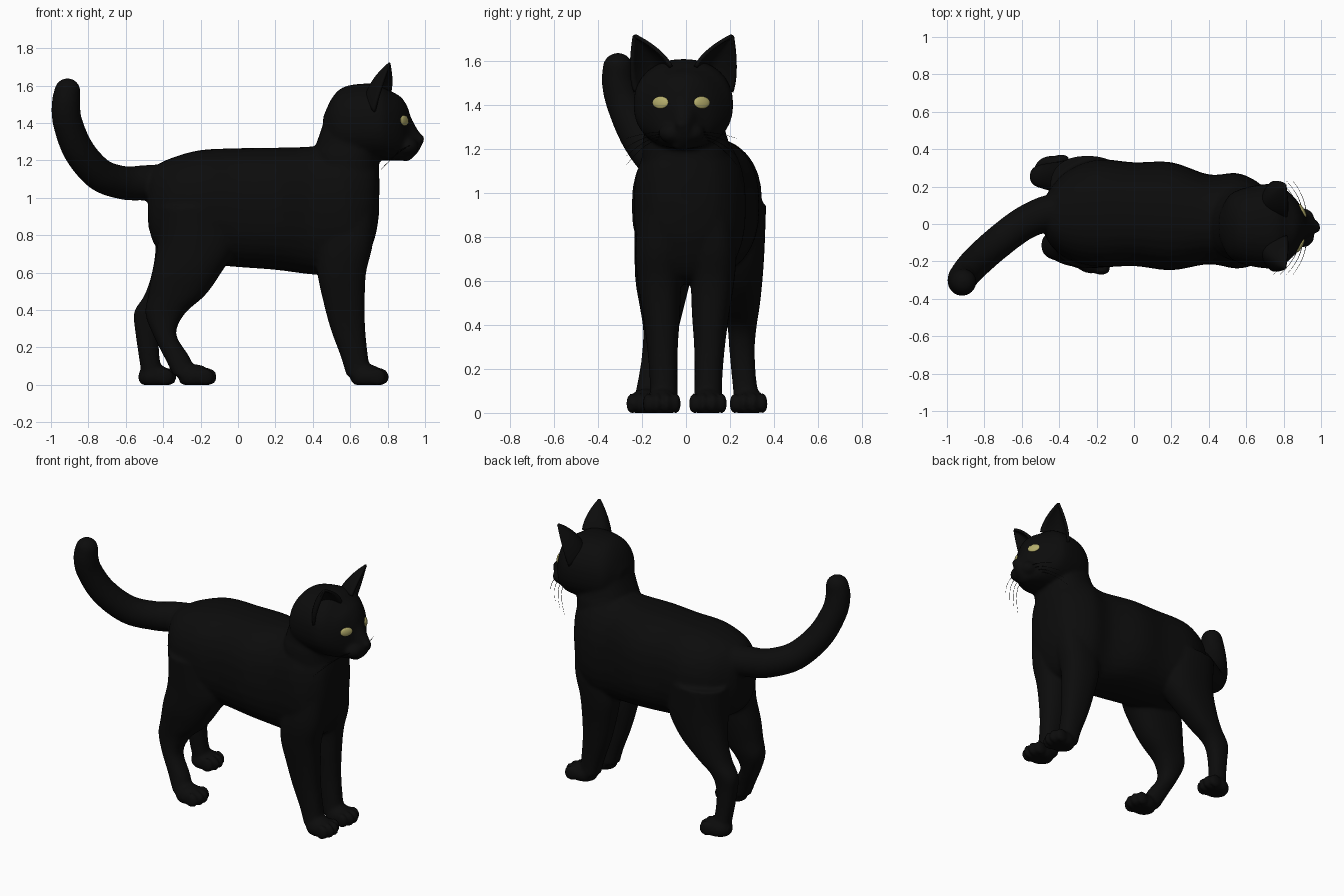
import bpy, bmesh, math
from mathutils import Vector, Matrix

if "Cube" in bpy.data.objects:
    bpy.data.objects.remove(bpy.data.objects["Cube"])

HEAD_Y = -0.012


def material(name, rgb):
    m = bpy.data.materials.new(name)
    m.diffuse_color = (*rgb, 1)
    m.use_nodes = True
    m.node_tree.nodes["Principled BSDF"].inputs["Base Color"].default_value = m.diffuse_color
    return m


black = material("black fur", (0.0035, 0.0035, 0.0035))
yellow = material("pale yellow eye", (0.46, 0.42, 0.15))


def add_object(name, mesh, mat):
    obj = bpy.data.objects.new(name, mesh)
    bpy.context.collection.objects.link(obj)
    mesh.materials.clear()
    mesh.materials.append(mat)
    return obj


def spline(rows, steps=5):
    """Smooth (Catmull-Rom) in-between rows."""
    out = []
    n = len(rows)
    for i in range(n - 1):
        p0, p1, p2, p3 = (rows[max(0, min(n - 1, i + k))] for k in (-1, 0, 1, 2))
        for s in range(steps):
            t = s / steps
            out.append([b + 0.5 * t * ((c - a) + t * ((2*a - 5*b + 4*c - d) + t * (3*b - a - 3*c + d)))
                        for a, b, c, d in zip(p0, p1, p2, p3)])
    return out + [rows[-1]]


def loft(bm, axis, rows, power=2.3, segs=32):
    """Oval rings along x or z; row = (position, lo1, hi1, lo2, hi2)."""
    rings = []
    for p, a0, a1, b0, b1 in spline(rows):
        ring = []
        for k in range(segs):
            c, s = math.cos(2*math.pi*k/segs), math.sin(2*math.pi*k/segs)
            u = (a0+a1)/2 + (a1-a0)/2 * math.copysign(abs(c)**(2/power), c)
            v = (b0+b1)/2 + (b1-b0)/2 * math.copysign(abs(s)**(2/power), s)
            ring.append(bm.verts.new((p, u, v) if axis == 'x' else (u, v, p)))
        rings.append(ring)
    for r, q in zip(rings, rings[1:]):
        for k in range(segs):
            bm.faces.new((r[k], r[(k+1) % segs], q[(k+1) % segs], q[k]))
    bm.faces.new(rings[0][::-1])
    bm.faces.new(rings[-1])


def ball(bm, loc, size):
    m = Matrix.Translation(loc) @ Matrix.Diagonal((*size, 1))
    bmesh.ops.create_uvsphere(bm, u_segments=20, v_segments=12, radius=1, matrix=m)


def paw(bm, x, y):
    ball(bm, (x - 0.015, y, 0.042), (0.09, 0.08, 0.068))
    for k, (dx, dy) in enumerate(((0.05, -0.062), (0.068, -0.022), (0.068, 0.022), (0.05, 0.062))):
        ball(bm, (x + dx - 0.01, y + dy, 0.042), (0.045, 0.025, 0.048))


bm = bmesh.new()

# torso
loft(bm, 'x', [
    (-0.48, -0.05, 0.13, 0.85, 1.12), (-0.44, -0.12, 0.20, 0.74, 1.17),
    (-0.35, -0.19, 0.29, 0.69, 1.215), (-0.20, -0.23, 0.345, 0.65, 1.255),
    (0.0, -0.225, 0.33, 0.63, 1.265), (0.2, -0.247, 0.33, 0.615, 1.268),
    (0.4, -0.215, 0.265, 0.59, 1.275), (0.55, -0.238, 0.272, 0.585, 1.30),
    (0.66, -0.21, 0.225, 0.63, 1.28), (0.73, -0.15, 0.15, 0.78, 1.22),
    (0.755, -0.06, 0.06, 0.92, 1.15)], 2.4)
# neck
loft(bm, 'z', [
    (0.85, 0.45, 0.73, -0.16, 0.17), (1.0, 0.43, 0.755, -0.19, 0.20), (1.2, 0.40, 0.755, -0.20, 0.20),
    (1.28, 0.415, 0.77, -0.19, 0.18), (1.35, 0.44, 0.78, -0.19, 0.17), (1.45, 0.47, 0.78, -0.18, 0.16)])
# head
head = [(0.455, 1.35, 1.43, 0.06), (0.50, 1.25, 1.53, 0.155), (0.56, 1.21, 1.59, 0.195),
        (0.66, 1.20, 1.61, 0.22), (0.76, 1.20, 1.605, 0.225), (0.82, 1.20, 1.57, 0.19),
        (0.87, 1.20, 1.54, 0.14), (0.905, 1.20, 1.49, 0.085), (0.925, 1.205, 1.43, 0.06),
        (0.96, 1.24, 1.365, 0.04), (0.985, 1.285, 1.335, 0.025)]
loft(bm, 'x', [(x, HEAD_Y - w, HEAD_Y + w, lo, hi) for x, lo, hi, w in head], 2.2)
# muzzle, chin and nose
for s in (-1, 1):
    ball(bm, (0.905, -0.02 + s*0.045, 1.275), (0.06, 0.06, 0.048))
ball(bm, (0.895, -0.02, 1.225), (0.04, 0.05, 0.03))
ball(bm, (0.975, -0.02, 1.315), (0.024, 0.028, 0.022))

# front legs
front = [(0.95, 0.46, 0.735, 0.10, 0.11), (0.75, 0.43, 0.72, 0.115, 0.115), (0.6, 0.425, 0.685, 0.12, 0.10),
         (0.45, 0.455, 0.678, 0.112, 0.085), (0.3, 0.495, 0.68, 0.107, 0.07),
         (0.15, 0.55, 0.695, 0.102, 0.063), (0.05, 0.58, 0.71, 0.10, 0.065)]
for s in (-1, 1):
    loft(bm, 'z', [(z, a, b, s*c - w, s*c + w) for z, a, b, c, w in front])
    paw(bm, 0.705, s*0.10 - (0.01 if s < 0 else 0))
# hind leg stepping forward
hind_near = [(0.95, -0.43, -0.05, -0.07, 0.165), (0.75, -0.43, -0.01, -0.09, 0.145),
             (0.6, -0.46, -0.09, -0.105, 0.125), (0.48, -0.48, -0.175, -0.11, 0.10),
             (0.38, -0.495, -0.285, -0.115, 0.08), (0.27, -0.455, -0.33, -0.135, 0.065),
             (0.15, -0.395, -0.26, -0.16, 0.058), (0.05, -0.345, -0.22, -0.18, 0.06)]
# hind leg standing back
hind_far = [(0.95, -0.45, -0.05, 0.20, 0.165), (0.75, -0.44, -0.05, 0.215, 0.143),
            (0.6, -0.46, -0.14, 0.24, 0.108), (0.48, -0.50, -0.27, 0.25, 0.085),
            (0.39, -0.555, -0.38, 0.255, 0.066), (0.29, -0.55, -0.42, 0.255, 0.058),
            (0.15, -0.53, -0.42, 0.265, 0.055), (0.05, -0.515, -0.40, 0.28, 0.06)]
for rows, px, py in ((hind_near, -0.215, -0.185), (hind_far, -0.43, 0.285)):
    loft(bm, 'z', [(z, a, b, c - w, c + w) for z, a, b, c, w in rows])
    paw(bm, px, py)
# tail
tail = [(-0.40, 0.07, 1.08, 0.10), (-0.50, 0.045, 1.08, 0.095), (-0.61, -0.01, 1.08, 0.09),
        (-0.74, -0.11, 1.125, 0.088), (-0.85, -0.21, 1.25, 0.085), (-0.91, -0.28, 1.40, 0.08),
        (-0.92, -0.307, 1.50, 0.077), (-0.912, -0.31, 1.57, 0.07)]
for x, y, z, r in spline(tail, 10):
    ball(bm, (x, y, z), (r, r, r))

for v in bm.verts:
    v.co.z = max(v.co.z, 0.0)
bmesh.ops.recalc_face_normals(bm, faces=bm.faces)
raw = bpy.data.meshes.new("parts")
bm.to_mesh(raw)
bm.free()

# fuse the parts into one smooth skin
cat = add_object("cat_body", raw, black)
mod = cat.modifiers.new("fuse", 'REMESH')
mod.mode = 'VOXEL'
mod.voxel_size = 0.011
mod = cat.modifiers.new("soften", 'SMOOTH')
mod.factor = 0.5
mod.iterations = 6
dg = bpy.context.evaluated_depsgraph_get()
skin = bpy.data.meshes.new_from_object(cat.evaluated_get(dg))
cat.modifiers.clear()
cat.data = skin
skin.materials.clear()
skin.materials.append(black)
skin.polygons.foreach_set("use_smooth", [True] * len(skin.polygons))
skin.update()
bpy.context.view_layer.update()

# eyes, set on the face surface
for s, name in ((-1, "eye_right"), (1, "eye_left")):
    hit, loc, nor, _ = cat.ray_cast(Vector((2, -0.022 + s*0.094, 1.413)), Vector((-1, 0, 0)))
    rot = nor.to_track_quat('Z', 'Y').to_matrix().to_4x4()
    bm = bmesh.new()
    bmesh.ops.create_uvsphere(bm, u_segments=24, v_segments=16, radius=1,
                              matrix=Matrix.Translation(loc) @ rot @ Matrix.Diagonal((0.041, 0.028, 0.011, 1)))
    me = bpy.data.meshes.new(name)
    bm.to_mesh(me)
    bm.free()
    me.polygons.foreach_set("use_smooth", [True] * len(me.polygons))
    add_object(name, me, yellow)

# ears: cupped shells opening forward and outward
for s, name in ((-1, "ear_right"), (1, "ear_left")):
    A, C, B, T = (Vector((x, HEAD_Y + s*y, z)) for x, y, z in (
        (0.82, 0.055, 1.575), (0.61, 0.10, 1.59), (0.73, 0.222, 1.46), (0.812, 0.222, 1.715)))
    M = (A + B) / 2
    bm = bmesh.new()
    rows = []
    for i in range(15):
        t = i / 14
        w = 1 - 0.97 * t**1.6
        row = []
        for k in range(17):
            q = k / 16
            P = A*(1-q)**2 + C*2*q*(1-q) + B*q*q
            row.append(bm.verts.new(M.lerp(T, t) + (P - M) * w))
        rows.append(row)
    for r, q in zip(rows, rows[1:]):
        for k in range(16):
            bm.faces.new((r[k], r[k+1], q[k+1], q[k]))
    me = bpy.data.meshes.new(name)
    bm.to_mesh(me)
    bm.free()
    me.polygons.foreach_set("use_smooth", [True] * len(me.polygons))
    ear = add_object(name, me, black)
    mod = ear.modifiers.new("thickness", 'SOLIDIFY')
    mod.thickness = 0.016
    mod.offset = 0

# whiskers
cu = bpy.data.curves.new("whiskers", 'CURVE')
cu.dimensions = '3D'
cu.bevel_depth = 0.002
cu.bevel_resolution = 1
for s in (-1, 1):
    for k in range(4):
        sp = cu.splines.new('POLY')
        sp.points.add(6)
        for i, p in enumerate(sp.points):
            t = i / 6
            p.co = (0.92 - 0.02*k - (0.07 + 0.015*k)*t*t, -0.02 + s*(0.07 + 0.18*t),
                    1.28 - 0.01*k - (0.03 + 0.03*k)*t*t, 1)
            p.radius = 1 - 0.7*t
add_object("whiskers", cu, black)
